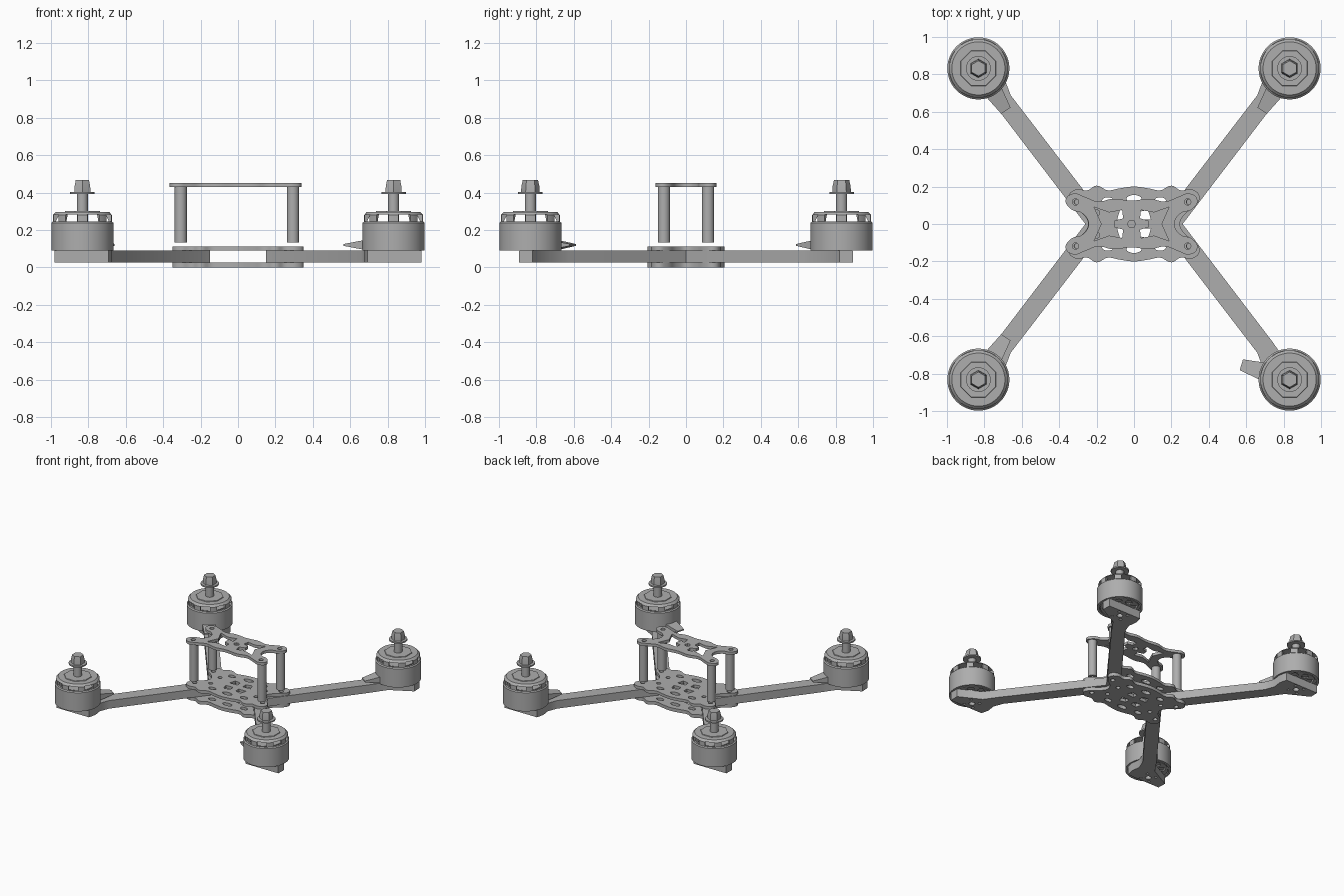
import bpy, bmesh
from math import cos, sin, pi, atan2
from mathutils import Matrix, Vector

old = bpy.data.objects.get("Cube")
if old:
    bpy.data.objects.remove(old)

grey = bpy.data.materials.new("plain grey")
grey.use_nodes = True
grey.diffuse_color = (0.42, 0.42, 0.42, 1)
grey.node_tree.nodes["Principled BSDF"].inputs["Base Color"].default_value = grey.diffuse_color
QUADS = [(1, 1), (-1, 1), (-1, -1), (1, -1)]


def add(name, mesh, loc=(0, 0, 0), angle=0):
    ob = bpy.data.objects.new(name, mesh)
    ob.location = loc
    ob.rotation_euler.z = angle
    bpy.context.collection.objects.link(ob)
    if not mesh.materials:
        mesh.materials.append(grey)
    return ob


def bake(ob):
    """Mesh of an object with its modifiers applied; the source is removed."""
    bpy.context.view_layer.update()
    mesh = bpy.data.meshes.new_from_object(ob.evaluated_get(bpy.context.evaluated_depsgraph_get()))
    bpy.data.objects.remove(ob)
    return mesh


def circle(x, y, r, n=16, stretch=1):
    return [(x + stretch * r * cos(2 * pi * i / n), y + r * sin(2 * pi * i / n)) for i in range(n)]


def slab(outline, holes, z0, z1, smooth=False):
    """Flat sheet cut from an outline with holes."""
    cu = bpy.data.curves.new("sheet", 'CURVE')
    cu.dimensions, cu.fill_mode = '2D', 'BOTH'
    cu.extrude = (z1 - z0) / 2
    cu.resolution_u = 5
    for i, pts in enumerate([outline] + holes):
        sp = cu.splines.new('BEZIER')
        sp.bezier_points.add(len(pts) - 1)
        for bp, (x, y) in zip(sp.bezier_points, pts):
            bp.co = (x, y, 0)
            kind = 'AUTO' if smooth and i == 0 else 'VECTOR'
            bp.handle_left_type = bp.handle_right_type = kind
        if not (smooth and i == 0):
            sp.resolution_u = 1
        sp.use_cyclic_u = True
    ob = bpy.data.objects.new("sheet", cu)
    bpy.context.collection.objects.link(ob)
    mesh = bake(ob)
    mesh.transform(Matrix.Translation((0, 0, (z0 + z1) / 2)))
    return mesh


def lathe(profile, n, phase=0):
    """Closed (radius, height) profile spun about z."""
    bm = bmesh.new()
    vs = [bm.verts.new((r * cos(phase), r * sin(phase), z)) for r, z in profile]
    es = [bm.edges.new((vs[i - 1], vs[i])) for i in range(len(vs))]
    bmesh.ops.spin(bm, geom=vs + es, cent=(0, 0, 0), axis=(0, 0, 1), angle=2 * pi, steps=n)
    bmesh.ops.remove_doubles(bm, verts=bm.verts, dist=0.0002)
    bmesh.ops.recalc_face_normals(bm, faces=bm.faces)
    mesh = bpy.data.meshes.new("turned")
    bm.to_mesh(mesh)
    bm.free()
    return mesh


def rod(r, z0, z1, n=20):
    return lathe([(0, z0), (r, z0), (r, z1), (0, z1)], n)


def four(pts):
    """Full outline from one quarter running from the y axis to the x axis."""
    right = pts + [(x, -y) for x, y in reversed(pts) if y]
    return right + [(-x, y) for x, y in reversed(right) if x]


def mirrored(pts):
    return [[(sx * x, sy * y) for x, y in pts] for sx, sy in QUADS]


# Body plates
body = four([(0, .2), (.08, .19), (.14, .18), (.2, .205), (.25, .18), (.31, .185),
             (.35, .15), (.33, .1), (.27, .05), (.245, 0)])
corner_holes = mirrored(circle(.3, .118, .017))
body_holes = (corner_holes + mirrored(circle(.14, .125, .018, stretch=1.7))
              + mirrored([(.025, .025), (.09, .025), (.075, .075), (.025, .065)])
              + mirrored(circle(.2, .06, .016))
              + [circle(0, s * .135, .02, stretch=2) for s in (1, -1)])
add("bottom_plate", slab(body, body_holes, 0, .026, True))
add("middle_plate", slab(body, body_holes, .09, .112, True))

# Top plate with two waisted openings
deck = four([(0, .125), (.1, .135), (.18, .12), (.25, .145), (.31, .163), (.352, .13),
             (.325, .08), (.26, .055), (.23, 0)])
side = [(.2, .09), (.12, .062), (.05, .075), (.045, .03), (.09, .018)]
opening = side + [(x, -y) for x, y in reversed(side)] + [(.16, 0)]
deck_holes = corner_holes + [opening, [(-x, y) for x, y in opening], circle(0, 0, .022, 6)]
add("top_plate", slab(deck, deck_holes, .43, .452, True), (-.013, 0, 0))

# Standoffs
post = lathe([(.014, .132), (.033, .132), (.033, .43), (.014, .43)], 16)
for sx, sy in QUADS:
    add("standoff", post, (sx * .3 - .006, sy * .118, 0))

# Arms with flared motor pads
M = .832
centre = Vector((M, M))
along = Vector((.607, .794))
across = Vector((.794, -.607))
root = .197
neck = [centre - along * .22 + across * s * .05 for s in (1, -1)]
pad = [centre + Vector(p) for p in
       [(-.02, -.1), (.15, -.01), (.148, .06), (-.14, .06), (-.155, 0), (-.145, -.07)]]
arm = [(root + .063, 0), tuple(neck[0])] + [tuple(p) for p in pad]
arm += [tuple(neck[1]), (.2, .09), (.15, .04), (.15, 0)]
pad_holes = [circle(M, M, .022)] + [
    circle(M + .055 * cos(a), M + .055 * sin(a), .011, 10)
    for a in (pi / 4 + i * pi / 2 for i in range(4))]
for sx, sy in QUADS:
    flip = lambda pts: [(sx * x, sy * y) for x, y in pts]
    add("arm", slab(flip(arm), [flip(h) for h in pad_holes], .026, .09))

# Motor bell: hollow cup with vents cut around the shoulder
bell_ob = add("bell", lathe([(.166, .09), (.166, .238), (.158, .245), (.158, .28), (.142, .297),
                             (.028, .297), (.028, .284), (.125, .284), (.148, .235), (.148, .09)], 48))
bm = bmesh.new()
for i in range(8):
    turn = Matrix.Rotation(i * pi / 4 + pi / 8, 4, 'Z')
    bmesh.ops.create_cube(bm, size=1, matrix=turn @ Matrix.Translation((.15, 0, .264))
                          @ Matrix.Diagonal((.08, .07, .036, 1)))
vents = bpy.data.meshes.new("vents")
bm.to_mesh(vents)
bm.free()
cutter = add("vent_cutter", vents)
cutter.hide_render = True
mod = bell_ob.modifiers.new("vents", 'BOOLEAN')
mod.object, mod.operation, mod.solver = cutter, 'DIFFERENCE', 'EXACT'
bell = bake(bell_ob)
bpy.data.objects.remove(cutter)

# Remaining motor parts
base = slab(circle(0, 0, .142, 40), [circle(.1 * cos(a), .1 * sin(a), .026, 12)
                                    for a in (i * pi / 4 for i in range(8))], .091, .1)
stator = rod(.118, .115, .235, 24)
shaft = rod(.03, .1, .4)
hub = lathe([(.028, .29), (.105, .29), (.1, .302), (.028, .302)], 8, pi / 8)
flange = rod(.066, .393, .404, 24)
nut = lathe([(0, .404), (.05, .404), (.048, .435), (.041, .466), (0, .466)], 6, pi / 2)

# Wire lead: flat tapering tab
bm = bmesh.new()
bmesh.ops.create_cube(bm, size=1)
for v in bm.verts:
    far = v.co.x > 0
    v.co = (.27 if far else .14, v.co.y * (.06 if far else .1), .12 + v.co.z * (.01 if far else .055))
lead = bpy.data.meshes.new("lead")
bm.to_mesh(lead)
bm.free()

for sx, sy in QUADS:
    spot = (sx * M, sy * M, 0)
    for name, mesh in [("motor_bell", bell), ("motor_base", base), ("motor_stator", stator),
                       ("motor_shaft", shaft), ("motor_hub", hub), ("prop_flange", flange),
                       ("prop_nut", nut)]:
        add(name, mesh, spot)
    heading = atan2(.08, -.26) if (sx, sy) == (1, -1) else atan2(-sy * .8, -sx * .52)
    add("wire_lead", lead, spot, heading)

# Smooth the turned parts, keep hard edges
for ob in bpy.context.collection.objects:
    if ob.type == 'MESH' and ob.data.materials and ob.data.materials[0] == grey:
        ob.select_set(True)
        bpy.context.view_layer.objects.active = ob
bpy.ops.object.shade_smooth_by_angle()
